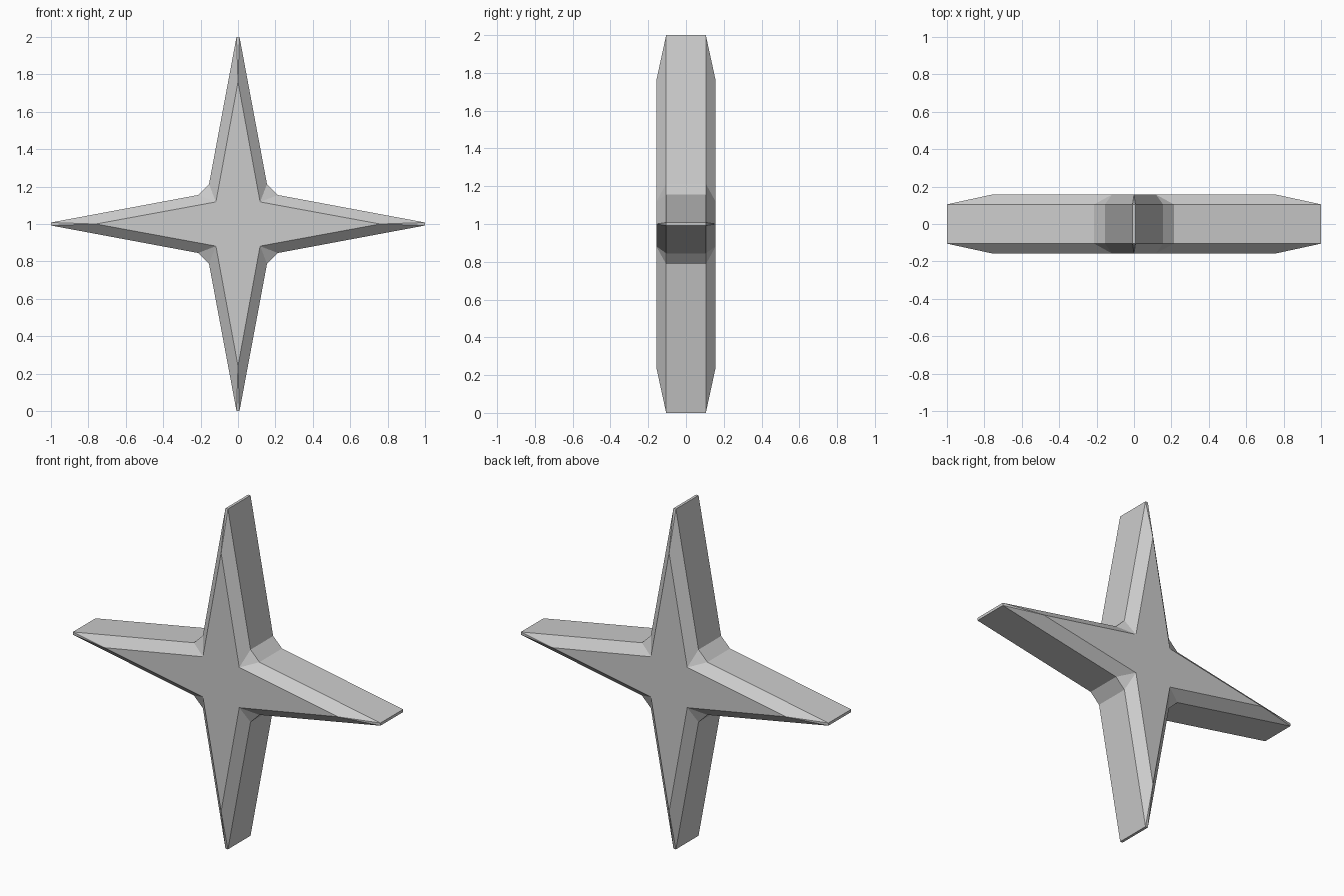
import bpy, bmesh
from math import pi
from mathutils import Matrix, Vector

cube = bpy.data.objects.get("Cube")
if cube:
    bpy.data.objects.remove(cube, do_unlink=True)

RIM_Y, FACE_Y = 0.105, 0.157
ARM = [(-0.155, 0.213), (-0.008, 1.0), (0.008, 1.0), (0.155, 0.213)]  # one arm outline
FACE_TIP, FACE_NOTCH = (0, 0.76), (0.118, 0.118)                     # raised star face

bm = bmesh.new()


def ring(points, y):
    """Repeat an arm's points around the four arms at depth y."""
    verts = []
    for k in range(4):
        turn = Matrix.Rotation(k * pi / 2, 3, 'Y')
        for x, z in points:
            verts.append(bm.verts.new(turn @ Vector((x, y, z)) + Vector((0, 0, 1))))
    return verts


# Side walls
rims = {s: ring(ARM, s * RIM_Y) for s in (-1, 1)}
n = len(rims[1])
for i in range(n):
    j = (i + 1) % n
    bm.faces.new((rims[-1][i], rims[-1][j], rims[1][j], rims[1][i]))

# Flat star faces and their bevels, front and back
for s, rim in rims.items():
    star = ring([FACE_TIP, FACE_NOTCH], s * FACE_Y)
    bm.faces.new(star)
    for k in range(4):
        a, b, c, d = rim[4 * k:4 * k + 4]
        following = rim[(4 * k + 4) % n]
        tip, notch, before = star[2 * k], star[2 * k + 1], star[2 * k - 1]
        bm.faces.new((a, b, tip, before))
        bm.faces.new((b, c, tip))
        bm.faces.new((c, d, notch, tip))
        bm.faces.new((d, following, notch))

bmesh.ops.recalc_face_normals(bm, faces=bm.faces)
mesh = bpy.data.meshes.new("four_point_star")
bm.to_mesh(mesh)
bm.free()

# Plain grey material
grey = bpy.data.materials.new("light_grey")
grey.use_nodes = True
colour = (0.6, 0.6, 0.6, 1)
grey.diffuse_color = colour
grey.node_tree.nodes["Principled BSDF"].inputs["Base Color"].default_value = colour
mesh.materials.append(grey)

star_object = bpy.data.objects.new("four_point_star", mesh)
bpy.context.collection.objects.link(star_object)
